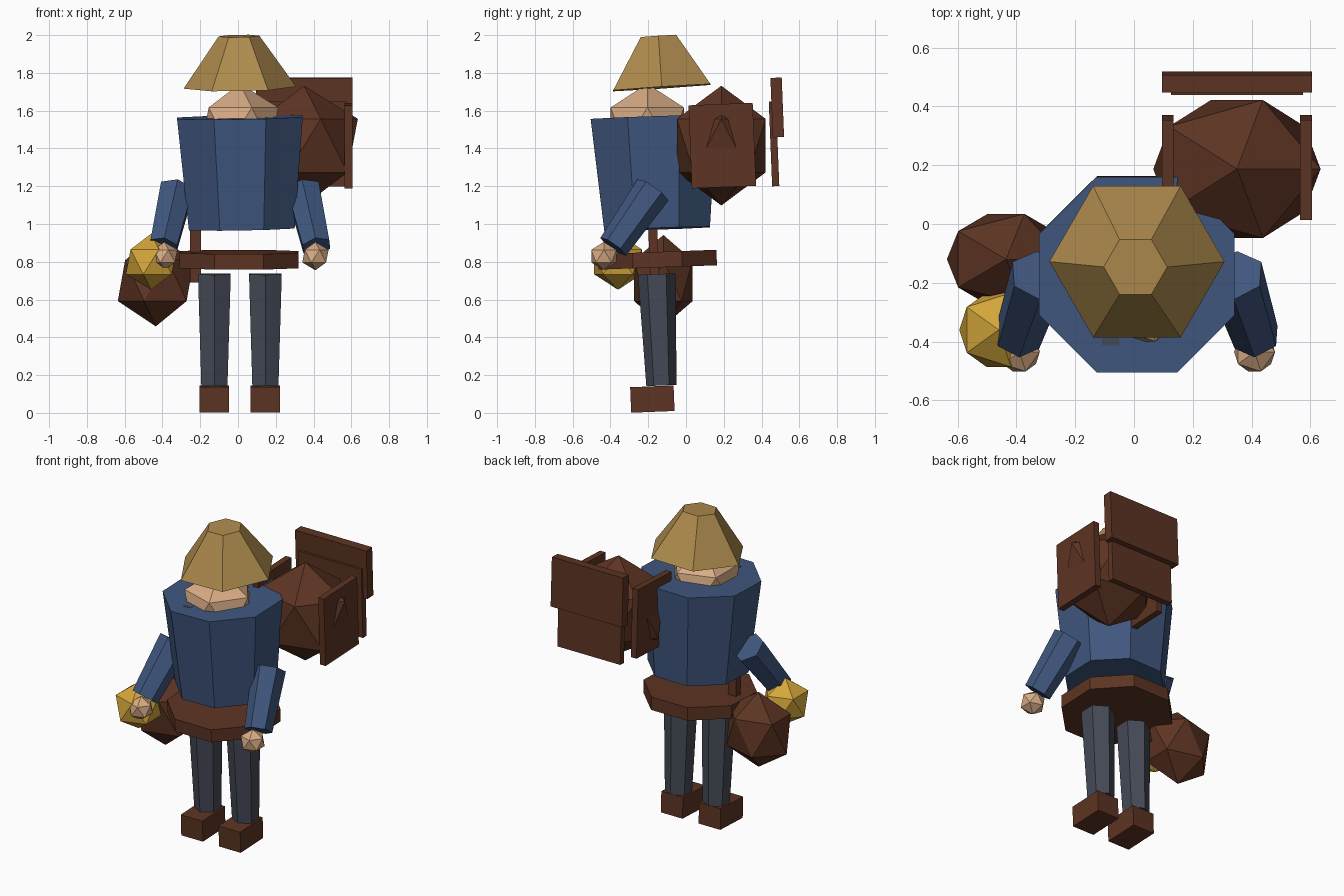
import bpy
import bmesh
import math
from mathutils import Matrix, Vector

cube = bpy.data.objects.get("Cube")
if cube:
    bpy.data.objects.remove(cube, do_unlink=True)

LEAN = 0.04  # the whole figure leans slightly forward


def material(name, *rgb):
    linear = [((c / 255 + 0.055) / 1.055) ** 2.4 for c in rgb] + [1]
    mat = bpy.data.materials.new(name)
    mat.use_nodes = True
    mat.diffuse_color = linear
    mat.node_tree.nodes["Principled BSDF"].inputs["Base Color"].default_value = linear
    return mat


blue = material("coat_blue", 64, 87, 127)
grey = material("trouser_grey", 69, 74, 86)
brown = material("leather_brown", 93, 52, 35)
skin = material("skin", 216, 172, 133)
gold = material("lantern_gold", 212, 166, 58)
straw = material("straw", 174, 139, 77)


def finish(name, bm, mat, matrix):
    bm.transform(matrix)
    bmesh.ops.recalc_face_normals(bm, faces=bm.faces)
    mesh = bpy.data.meshes.new(name)
    bm.to_mesh(mesh)
    bm.free()
    mesh.materials.append(mat)
    obj = bpy.data.objects.new(name, mesh)
    bpy.context.collection.objects.link(obj)
    return obj


def box(name, mat, center, size, lean=LEAN):
    bm = bmesh.new()
    bmesh.ops.create_cube(bm, size=1)
    place = Matrix.Translation(center) @ Matrix.Rotation(lean, 4, "X")
    return finish(name, bm, mat, place @ Matrix.Diagonal((*size, 1)))


def gem(name, mat, center, radii):
    """Twenty-sided ball, stretched along each axis."""
    bm = bmesh.new()
    bmesh.ops.create_icosphere(bm, subdivisions=1, radius=1)
    return finish(name, bm, mat, Matrix.Translation(center) @ Matrix.Diagonal((*radii, 1)))


def frustum(name, mat, low, high, r_low, r_high, sides=6, turn=0):
    """Tapered prism running from the point low to the point high."""
    low, high = Vector(low), Vector(high)
    axis = high - low
    bm = bmesh.new()
    bmesh.ops.create_cone(bm, cap_ends=True, segments=sides,
                          radius1=r_low, radius2=r_high, depth=axis.length)
    aim = Vector((0, 0, 1)).rotation_difference(axis).to_matrix().to_4x4()
    place = Matrix.Translation((low + high) / 2) @ aim
    return finish(name, bm, mat, place @ Matrix.Rotation(math.radians(turn), 4, "Z"))


# Coat, belt, head and hat
frustum("coat", blue, (0.02, -0.153, 0.975), (0.01, -0.172, 1.565), 0.303, 0.36, 8, 22.5)
frustum("belt", brown, (0.005, -0.15, 0.77), (0.005, -0.153, 0.852), 0.34, 0.34, 8, 22.5)
gem("head", skin, (0.01, -0.205, 1.515), (0.228, 0.228, 0.228))
frustum("hat", straw, (0.01, -0.128, 1.722), (0.005, -0.146, 1.995), 0.298, 0.108, 6, 90)

# Limbs, one set per side
for side, label in ((-1, "right"), (1, "left")):
    mid = 0.01
    hip = mid + side * 0.135
    frustum(label + "_leg", grey, (hip, -0.13, 0.145), (hip, -0.155, 0.735), 0.08, 0.1)
    box(label + "_boot", brown, (hip, -0.178, 0.073), (0.155, 0.23, 0.135))
    frustum(label + "_sleeve", blue, (mid + side * 0.405, -0.385, 0.88),
            (mid + side * 0.335, -0.175, 1.18), 0.083, 0.1)
    gem(label + "_hand", skin, (mid + side * 0.4, -0.435, 0.83), (0.078, 0.078, 0.075))
    # Strap ends just showing through the shoulders
    box(label + "_strap_end", grey, (mid + side * 0.09, -0.4, 1.554), (0.058, 0.025, 0.008))

# Lantern, hip pouch and its hanger
gem("lantern", gold, (-0.46, -0.36, 0.8), (0.15, 0.148, 0.148))
gem("hip_pouch", brown, (-0.435, -0.12, 0.7), (0.225, 0.182, 0.242))
box("pouch_hanger", brown, (-0.225, -0.172, 0.88), (0.058, 0.048, 0.38))

# Pack carried on the left shoulder, with boards around it
gem("pack", brown, (0.35, 0.187, 1.415), (0.318, 0.276, 0.317))
for x, label in ((0.115, "inner"), (0.585, "outer")):
    box(label + "_pack_board", brown, (x, 0.192, 1.415), (0.04, 0.34, 0.44))
box("lower_back_board", brown, (0.35, 0.466, 1.425), (0.45, 0.038, 0.45))
box("upper_back_board", brown, (0.35, 0.483, 1.617), (0.51, 0.06, 0.315))
